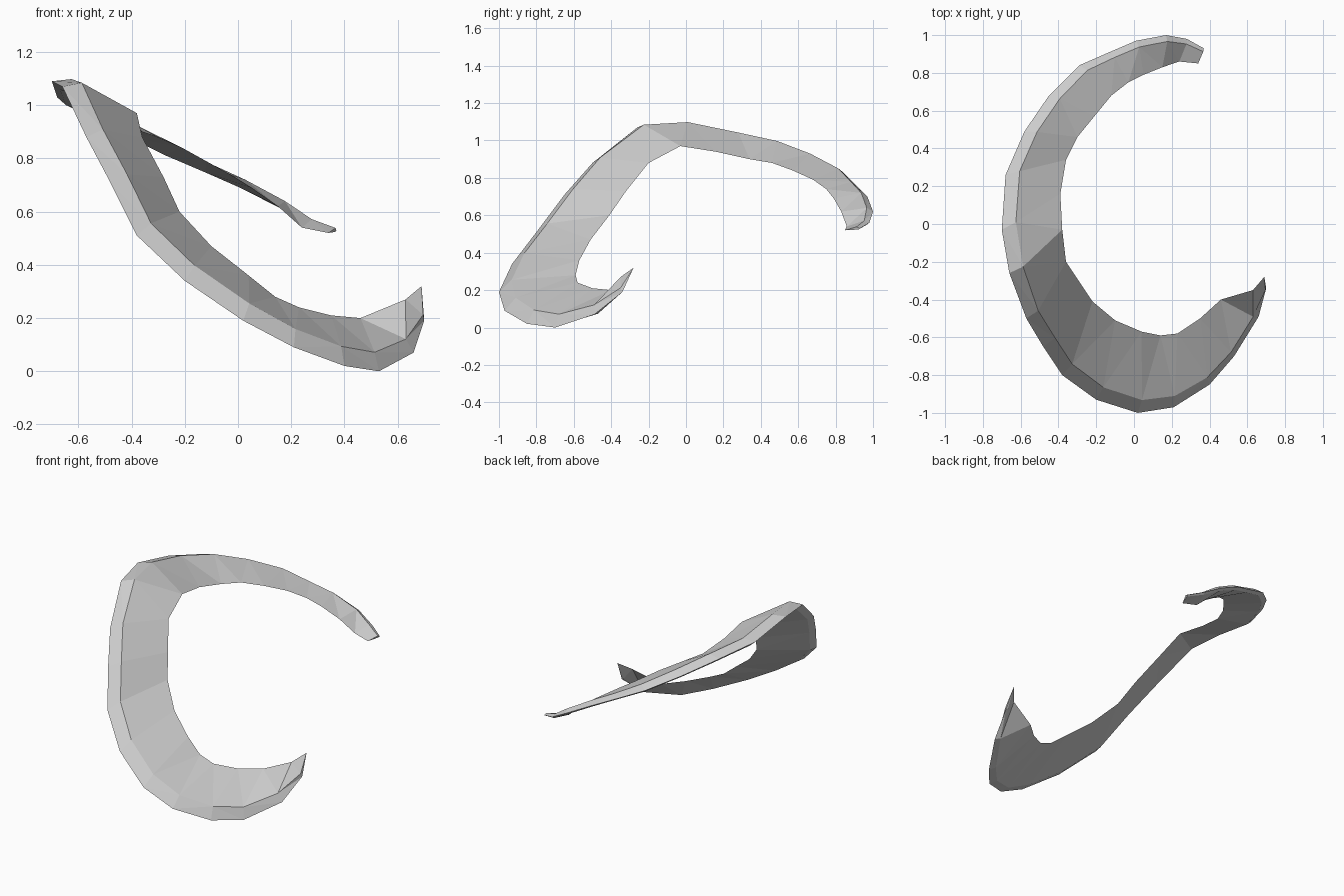
import bpy
import bmesh
from mathutils import Vector

cube = bpy.data.objects.get("Cube")
if cube:
    bpy.data.objects.remove(cube, do_unlink=True)


def make_material(name, colour):
    """One flat colour for the viewport and the render."""
    material = bpy.data.materials.new(name)
    material.use_nodes = True
    material.diffuse_color = colour
    shader = next(n for n in material.node_tree.nodes if n.type == "BSDF_PRINCIPLED")
    shader.inputs["Base Color"].default_value = colour
    return material


# Outer rim of the blade, from the thin back end round to the front hook
outer_path = [
    (.37, .93, .54), (.28, .98, .57), (.17, 1, .63), (.01, .97, .71),
    (-.13, .91, .77), (-.29, .84, .84), (-.45, .68, .92), (-.58, .49, .99),
    (-.68, .26, 1.04), (-.7, -.03, 1.1), (-.66, -.26, 1.08), (-.57, -.5, .89),
    (-.48, -.65, .72), (-.38, -.8, .52), (-.2, -.93, .35), (.02, -1, .2),
    (.21, -.97, .1), (.4, -.85, .03), (.53, -.7, .01), (.66, -.49, .08),
    (.7, -.34, .2),
]

# Sharp inner edge, one point for each point of the rim
inner_path = [
    (.34, .85, .53), (.24, .86, .55), (.15, .83, .63), (.05, .79, .7),
    (-.03, .75, .75), (-.12, .68, .8), (-.21, .57, .85), (-.3, .46, .89),
    (-.36, .34, .91), (-.39, .16, .95), (-.38, -.03, .98), (-.36, -.2, .89),
    (-.28, -.32, .74), (-.22, -.41, .61), (-.1, -.51, .48), (.04, -.57, .37),
    (.14, -.59, .29), (.23, -.58, .25), (.35, -.5, .22), (.46, -.4, .21),
    (.63, -.35, .28),
]
hook_tip = (.69, -.28, .33)


def cross_section(index):
    """Rim, upper ridge, inner edge and lower ridge at one station."""
    rim = Vector(outer_path[index])
    edge = Vector(inner_path[index])
    before = Vector(outer_path[max(index - 1, 0)])
    after = Vector(outer_path[min(index + 1, len(outer_path) - 1)])
    across = edge - rim
    up = across.cross(after - before).normalized()
    if up.z < 0:
        up.negate()
    width = across.length
    upper = rim + across * .19 + up * min(.04, width * .13)
    lower = rim + across * .12 - up * min(.015, width * .06)
    return [rim, upper, edge, lower]


def build_blade(material):
    """Bridge the sections into one curved, closed blade."""
    bm = bmesh.new()
    rings = [[bm.verts.new(point) for point in cross_section(i)]
             for i in range(len(outer_path))]
    for ring, following in zip(rings, rings[1:]):
        for side in range(len(ring)):
            beside = (side + 1) % len(ring)
            bm.faces.new((ring[side], ring[beside], following[beside], following[side]))

    # Blunt back end and pointed hook
    bm.faces.new(rings[0])
    tip = bm.verts.new(hook_tip)
    last = rings[-1]
    for side in range(len(last)):
        bm.faces.new((last[side], last[(side + 1) % len(last)], tip))

    # Rest the blade on the ground
    ground = min(vert.co.z for vert in bm.verts)
    bmesh.ops.translate(bm, verts=bm.verts, vec=(0, 0, -ground))
    bmesh.ops.triangulate(bm, faces=bm.faces)
    bmesh.ops.recalc_face_normals(bm, faces=bm.faces)
    mesh = bpy.data.meshes.new("curved_blade")
    bm.to_mesh(mesh)
    bm.free()
    mesh.materials.append(material)
    blade = bpy.data.objects.new("curved_blade", mesh)
    bpy.context.collection.objects.link(blade)
    return blade


build_blade(make_material("light grey", (.6, .6, .6, 1)))
